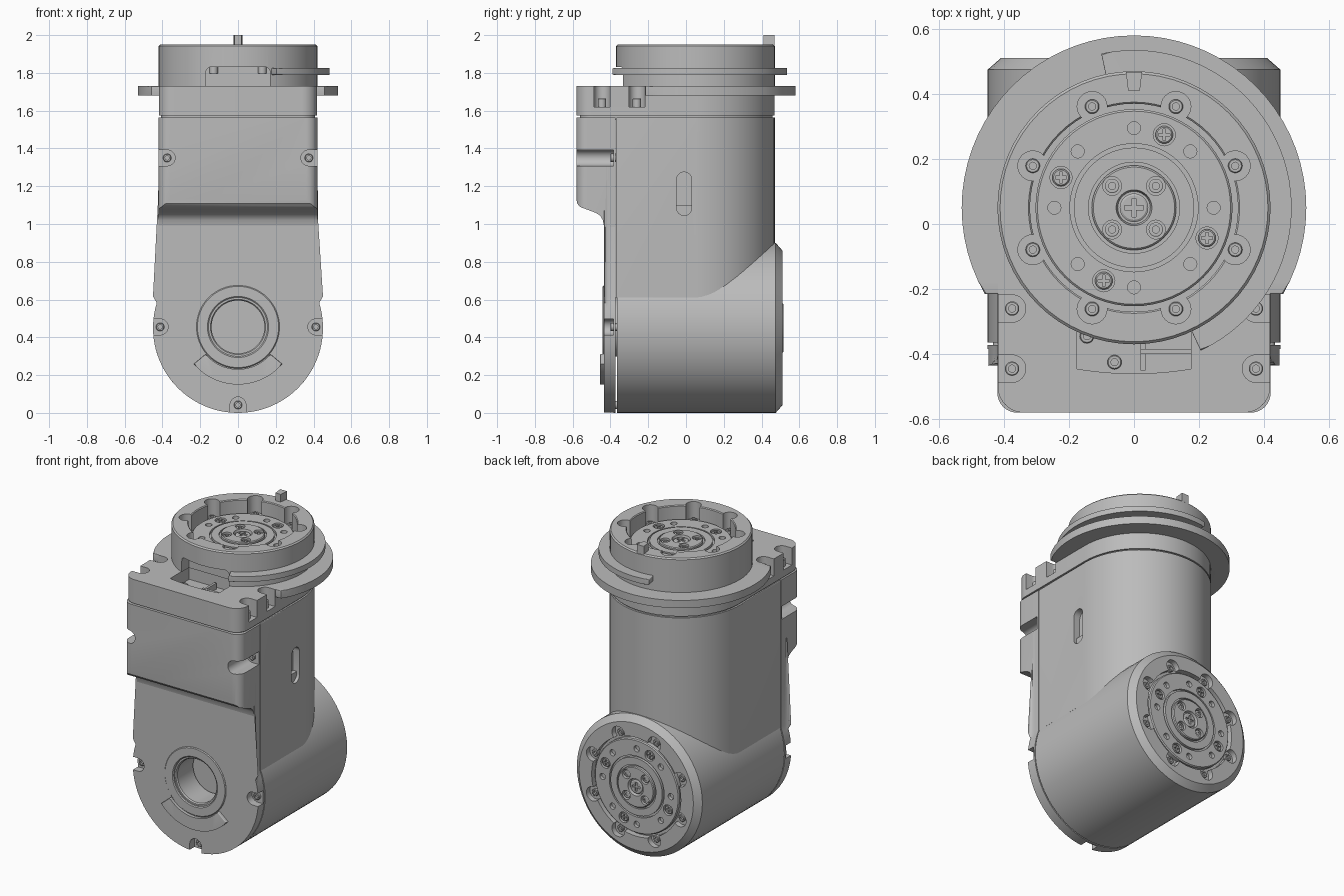
import bpy, bmesh
from math import sin, cos, pi, radians
from mathutils import Matrix

if "Cube" in bpy.data.objects:
    bpy.data.objects.remove(bpy.data.objects["Cube"])

grey = bpy.data.materials.new("machined grey")
grey.use_nodes = True
colour = (0.5, 0.5, 0.5, 1)
grey.diffuse_color = colour
grey.node_tree.nodes["Principled BSDF"].inputs["Base Color"].default_value = colour
parts = []
SIDES = 64
AXIS_Y = 0.05      # upright joint axis
HUB_Z = 0.45       # lower joint axis
R_UP, R_LOW = 0.42, 0.45


def add(name, bm):
    bmesh.ops.recalc_face_normals(bm, faces=bm.faces)
    mesh = bpy.data.meshes.new(name)
    bm.to_mesh(mesh)
    bm.free()
    obj = bpy.data.objects.new(name, mesh)
    bpy.context.collection.objects.link(obj)
    parts.append(obj)
    return obj


def arc(cx, cy, r, start, end, n=24):
    angles = [radians(start + (end - start) * i / n) for i in range(n + 1)]
    return [(cx + r * cos(a), cy + r * sin(a)) for a in angles]


def circle(cx, cy, r, n=24):
    return arc(cx, cy, r, 0, 360, n)[:-1]


def prism(name, pts, lo, hi, axis="z", bevel=0.0, ends="both"):
    """Extrude a 2D outline along an axis, optionally rounding its end rims."""
    place = {"z": lambda u, v, w: (u, v, w),
             "y": lambda u, v, w: (u, w, v),
             "x": lambda u, v, w: (w, u, v)}[axis]
    bm = bmesh.new()
    a = [bm.verts.new(place(u, v, lo)) for u, v in pts]
    b = [bm.verts.new(place(u, v, hi)) for u, v in pts]
    low, high = bm.faces.new(a), bm.faces.new(b)
    for i in range(len(a)):
        j = (i + 1) % len(a)
        bm.faces.new((a[i], a[j], b[j], b[i]))
    if bevel:
        rims = {"both": (low, high), "low": (low,), "high": (high,)}[ends]
        edges = [e for f in rims for e in f.edges]
        bmesh.ops.bevel(bm, geom=edges, offset=bevel, segments=4, profile=0.5,
                        affect="EDGES", clamp_overlap=False)
    return add(name, bm)


def box(name, x0, x1, y0, y1, z0, z1):
    return prism(name, [(x0, y0), (x1, y0), (x1, y1), (x0, y1)], z0, z1)


def lathe(name, profile, closed=False, matrix=None, steps=SIDES):
    """Turn an (r, z) profile about z."""
    bm = bmesh.new()
    vs = [bm.verts.new((r, 0, z)) for r, z in profile]
    pairs = list(zip(vs, vs[1:])) + ([(vs[-1], vs[0])] if closed else [])
    es = [bm.edges.new(p) for p in pairs]
    bmesh.ops.spin(bm, geom=vs + es, cent=(0, 0, 0), axis=(0, 0, 1),
                   angle=2 * pi, steps=steps)
    bmesh.ops.remove_doubles(bm, verts=bm.verts, dist=1e-5)
    if matrix:
        bm.transform(matrix)
    return add(name, bm)


def cut(obj, *cutters, op="DIFFERENCE", keep=False):
    for c in cutters:
        mod = obj.modifiers.new("cut", "BOOLEAN")
        mod.operation, mod.object, mod.solver = op, c, "EXACT"
        dg = bpy.context.evaluated_depsgraph_get()
        mesh = bpy.data.meshes.new_from_object(obj.evaluated_get(dg))
        obj.modifiers.clear()
        obj.data = mesh
        if not keep:
            parts.remove(c)
            bpy.data.objects.remove(c)


def copy(obj, name, matrix):
    dup = bpy.data.objects.new(name, obj.data)
    dup.matrix_world = matrix
    bpy.context.collection.objects.link(dup)
    parts.append(dup)
    return dup


def notch(cx, cy, facing, r, lo, hi, axis):
    """U-shaped cutter opening towards the angle `facing`."""
    a = radians(facing)
    pts = arc(cx, cy, r, facing + 90, facing + 270, 16)
    pts += [(x + 0.15 * cos(a), y + 0.15 * sin(a)) for x, y in (pts[-1], pts[0])]
    return prism("notch_cutter", pts, lo, hi, axis)


def housing(inset=0.0, front=-0.37, corner=0.0):
    """Plan outline: round at the back, square or rounded at the front."""
    r = R_UP - inset
    pts = arc(0, AXIS_Y, r, 0, 180, 40)
    if corner:
        pts += arc(corner - r, front + corner, corner, 180, 270, 10)
        return pts + arc(r - corner, front + corner, corner, 270, 360, 10)
    return pts + [(-r, front), (r, front)]


def at(r, deg, z=0.0):
    return Matrix.Translation((r * cos(radians(deg)), r * sin(radians(deg)), z))


TOP = Matrix.Translation((0, AXIS_Y, 1.87))
BACK = Matrix.Translation((0, 0.505, HUB_Z)) @ Matrix.Rotation(-pi / 2, 4, "X")
FRONT = Matrix.Rotation(pi / 2, 4, "X")
RIM_BOLTS = [22.5 + 45 * i for i in range(8)]

# Upright body with an oblong side slot
body = prism("upright_body", housing(), 0.611, 1.565, bevel=0.006, ends="high")
slot = arc(-0.01, 1.235, 0.04, 0, 180, 12) + arc(-0.01, 1.085, 0.04, 180, 360, 12)
cut(body, prism("slot_cutter", slot, 0.375, 0.5, "x"))
prism("slot_step", arc(-0.01, 1.085, 0.04, 180, 360, 12) + [(0.03, 1.1), (-0.05, 1.1)],
      0.37, 0.40, "x")
prism("seam_core", housing(0.012, -0.56, 0.07), 1.55, 1.59)

# Lower joint barrel: local z points to the back, with the face recess turned in
barrel = lathe("lower_barrel", [(0, -0.87), (R_LOW, -0.87), (R_LOW, -0.03), (0.41, 0.005),
               (0.32, 0.005), (0.32, -0.032), (0, -0.032)], matrix=BACK)

# Upper ring with recess
ring = lathe("upper_ring", [(0, -0.14), (R_UP, -0.14), (R_UP, 0.072), (0.412, 0.08),
             (0.325, 0.08), (0.32, 0.075), (0.32, -0.03), (0, -0.03)], matrix=TOP)

# Scalloped bolt pockets around both rims
for target, frame, height in ((ring, TOP, 0.2), (barrel, BACK, 0.1)):
    for deg in RIM_BOLTS:
        c = prism("scallop_cutter", circle(0, 0, 0.046), -0.03, height)
        c.data.transform(frame @ at(0.337, deg))
        cut(target, c)

# Front window below the upper ring
window = [(-0.17, 1.70), (0.17, 1.70)] + arc(0.14, 1.802, 0.03, 0, 90, 6) \
    + arc(-0.14, 1.802, 0.03, 90, 180, 6)
cut(ring, prism("window_cutter", window, -0.6, -0.26, "y"))

# Top cap with pocket and corner notches
cap = prism("top_cap", housing(0.001, -0.58, 0.08), 1.575, 1.73, bevel=0.005)
pocket = [(0.175, -0.25), (-0.175, -0.25)] + arc(0, 0.6, 1.06, 260.5, 279.5, 12)
cut(cap, prism("pocket_cutter", pocket, 1.65, 1.8))
cap_bolts = [(s * 0.375, y) for s in (-1, 1) for y in (-0.26, -0.445)]
for x, y in cap_bolts:
    cut(cap, notch(x, y, 0 if x > 0 else 180, 0.042, 1.62, 1.8, "z"))
box("pocket_rib_long", 0.02, 0.175, -0.40, -0.385, 1.64, 1.70)
box("pocket_rib_cross", 0.02, 0.035, -0.45, -0.27, 1.64, 1.69)

# Flange, partial collar and locating pin
prism("flange", arc(0, AXIS_Y, 0.53, -30, 210, 48), 1.68, 1.73, bevel=0.004)
prism("partial_collar", arc(0, AXIS_Y, 0.485, -65, 102, 40)
      + arc(0, AXIS_Y, 0.40, 102, -65, 40), 1.79, 1.825, bevel=0.004)
prism("locating_pin", [(-0.018, 0.41), (0.018, 0.41), (0.025, 0.468), (-0.025, 0.468)],
      1.93, 2.0)

# Front cover, rounded at its front rim
outline = arc(0, HUB_Z, R_LOW, 158.96, 381.04, 56) + [(R_UP, 1.565), (-R_UP, 1.565)]
cover = prism("front_cover", outline, -0.435, -0.372, "y", bevel=0.03, ends="low")

# Stepped-out upper part of the cover
side = [(-0.375, 1.565), (-0.58, 1.565), (-0.58, 1.13), (-0.576, 1.108), (-0.56, 1.09),
        (-0.48, 1.06), (-0.455, 1.045), (-0.44, 1.02), (-0.434, 0.985), (-0.375, 0.985)]
bulge = prism("cover_bulge", side, -0.5, 0.5, "x")
cut(bulge, prism("corner_shape", housing(0, -0.58, 0.06), 0.9, 1.7), op="INTERSECT")

# Cover bolt notches
cover_bolts = [(-0.375, 1.35, 180), (0.375, 1.35, 0),
               (-0.412, 0.455, 180), (0.412, 0.455, 0), (0, 0.042, 270)]
for x, z, facing in cover_bolts:
    c = notch(x, z, facing, 0.042, -0.7, -0.385, "y")
    if z > 1:
        cut(bulge, c, keep=True)
    cut(cover, c)

# Round bore through the cover with raised rings and an arc-shaped pad
bore = prism("bore_cutter", circle(0, 0.455, 0.155, 48), -0.6, -0.25, "y")
cut(cover, bore, keep=True)
cut(barrel, bore)
eye = Matrix.Translation((0, 0, 0.455)) @ FRONT
lathe("bore_surround", [(0.156, 0.40), (0.156, 0.436), (0.162, 0.441), (0.215, 0.441),
      (0.22, 0.436), (0.22, 0.40)], True, eye)
lathe("bore_liner", [(0.14, 0.26), (0.14, 0.42), (0.146, 0.428), (0.157, 0.428),
      (0.157, 0.26)], True, eye)
prism("arc_pad", arc(0, 0.455, 0.305, -140, -40, 30) + arc(0, 0.455, 0.224, -40, -140, 30),
      -0.455, -0.42, "y", bevel=0.004, ends="low")

# Socket bolt and cross-head screw masters, top at local z = 0
bolt = lathe("rim_bolt_1", [(0, -0.012), (0.011, -0.012), (0.011, 0), (0.019, 0),
             (0.022, -0.003), (0.022, -0.06), (0, -0.06)], steps=20)


def cross_screw(name, r):
    s = lathe(name, [(0, 0), (r * 0.85, 0), (r, -0.004), (r, -0.025), (0, -0.025)], steps=24)
    w, l = r * 0.15, r * 0.65
    cut(s, box("cross_a", -w, w, -l, l, -0.008, 0.1), box("cross_b", -l, l, -w, w, -0.008, 0.1))
    return s


small_screw = cross_screw("output_screw_1", 0.027)
centre_screw = cross_screw("centre_screw", 0.044)

# Output disc with hub, groove and hole circles
disc = lathe("output_disc", [(0, -0.008), (0.05, -0.008), (0.055, 0.012), (0.125, 0.012),
             (0.13, 0.007), (0.13, -0.008), (0.14, -0.008), (0.14, 0.003), (0.185, 0.003),
             (0.185, -0.015), (0.197, -0.015), (0.197, 0), (0.297, 0), (0.303, -0.006),
             (0.303, -0.038), (0, -0.038)])
HOLES = [(0.245, 45 * i, 0.02) for i in range(8)]
SCREWS = [(0.243, 67.5 + 90 * i) for i in range(4)]
HUB_BOLTS = [(0.095, 45 + 90 * i) for i in range(4)]
for r, deg, size in HOLES + [s + (0.034,) for s in SCREWS] + [h + (0.029,) for h in HUB_BOLTS]:
    c = prism("hole_cutter", circle(0, 0, size, 20), -0.022, 0.1)
    c.data.transform(at(r, deg))
    cut(disc, c)

# Fit both drive faces
for label, frame, rim in (("upper", TOP, -0.012), ("lower", BACK, -0.014)):
    copy(disc, label + "_output_disc", frame)
    copy(centre_screw, label + "_centre_screw", frame @ at(0, 0, 0.006))
    for r, deg in SCREWS:
        copy(small_screw, label + "_output_screw", frame @ at(r, deg, -0.004))
    for r, deg in HUB_BOLTS:
        copy(bolt, label + "_hub_bolt", frame @ at(r, deg, 0.004) @ Matrix.Scale(0.5, 4, (0, 0, 1)))
    for deg in RIM_BOLTS:
        copy(bolt, label + "_rim_bolt", frame @ at(0.337, deg, rim))

# Cover, cap and pocket bolts
for x, z, facing in cover_bolts:
    copy(bolt, "cover_bolt", Matrix.Translation((x, -0.40, z)) @ FRONT)
for x, y in cap_bolts + [(-0.145, -0.345), (-0.06, -0.425)]:
    copy(bolt, "cap_bolt", Matrix.Translation((x, y, 1.665)))

# Remove masters, then finish shading and material
for master in (bolt, small_screw, centre_screw, disc):
    parts.remove(master)
    bpy.data.objects.remove(master)
for mesh in {o.data for o in parts}:
    mesh.materials.clear()
    mesh.materials.append(grey)
    mesh.shade_smooth()
    mesh.set_sharp_from_angle(angle=radians(30))
